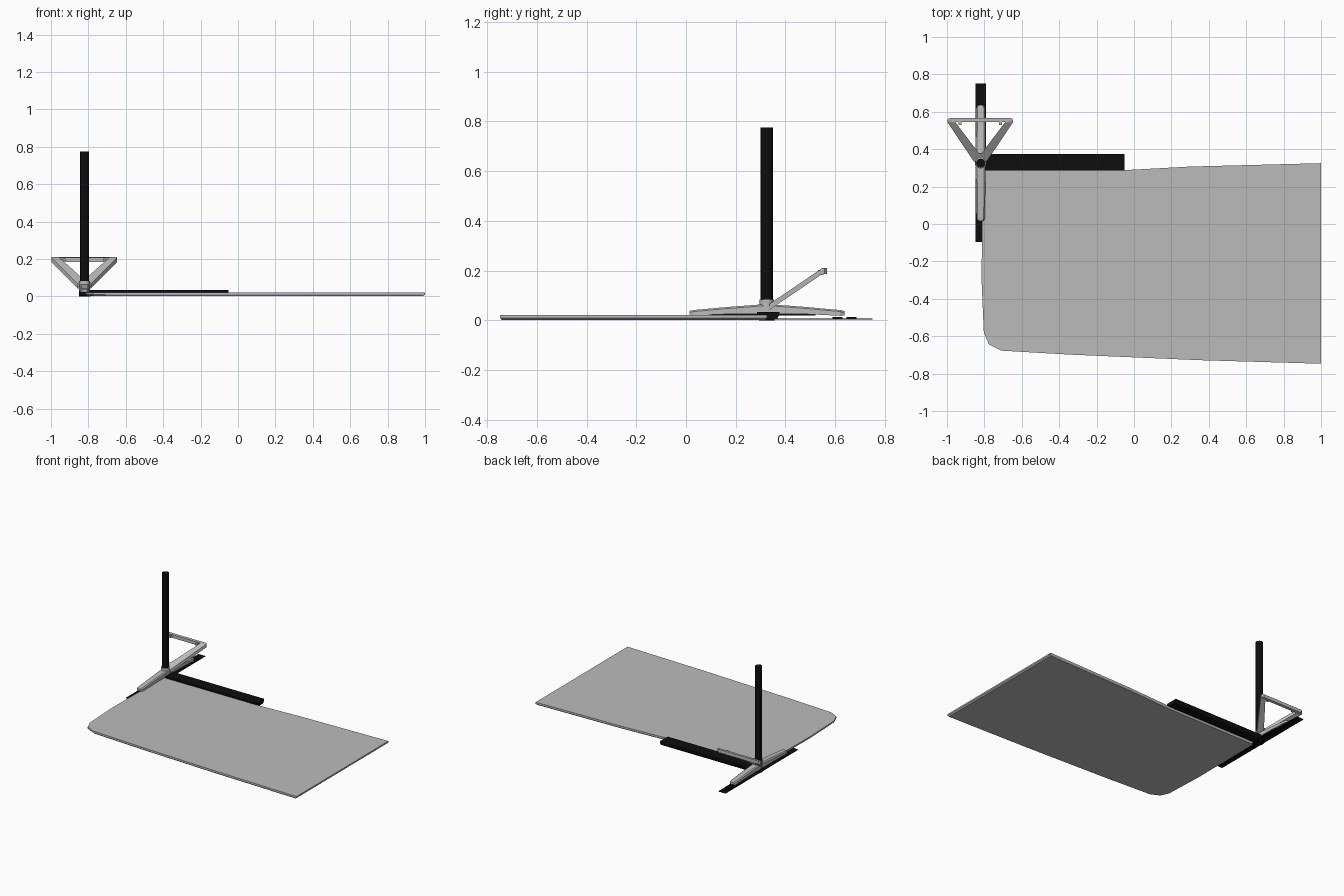
import bpy, bmesh, math
from mathutils import Vector

if "Cube" in bpy.data.objects:
    bpy.data.objects.remove(bpy.data.objects["Cube"], do_unlink=True)


def material(name, value):
    m = bpy.data.materials.new(name)
    m.use_nodes = True
    m.diffuse_color = (value, value, value, 1)
    m.node_tree.nodes["Principled BSDF"].inputs["Base Color"].default_value = (value, value, value, 1)
    return m


GREY = material("light grey", 0.5)
BLACK = material("black", 0.004)
CX, CY = -0.82, 0.325    # post axis


def finish(name, bm, mat):
    bmesh.ops.recalc_face_normals(bm, faces=bm.faces)
    mesh = bpy.data.meshes.new(name)
    bm.to_mesh(mesh)
    bm.free()
    mesh.materials.append(mat)
    ob = bpy.data.objects.new(name, mesh)
    bpy.context.collection.objects.link(ob)
    return ob


def loft(name, loops, mat, closed=False):
    """Skin a list of equal-length vertex loops; cap the ends or close the ring."""
    bm = bmesh.new()
    rings = [[bm.verts.new(p) for p in loop] for loop in loops]
    n = len(rings[0])
    pairs = list(zip(rings, rings[1:]))
    if closed:
        pairs.append((rings[-1], rings[0]))
    else:
        bm.faces.new(rings[0])
        bm.faces.new(rings[-1])
    for a, b in pairs:
        for i in range(n):
            j = (i + 1) % n
            bm.faces.new((a[i], a[j], b[j], b[i]))
    return finish(name, bm, mat)


def box(name, x0, x1, y0, y1, z0, z1, mat):
    loops = [[(x0, y0, z), (x1, y0, z), (x1, y1, z), (x0, y1, z)] for z in (z0, z1)]
    return loft(name, loops, mat)


def cylinder(name, radius, z0, z1, mat, sides=12):
    angles = [math.tau * i / sides for i in range(sides)]
    loops = [[(CX + radius * math.cos(a), CY + radius * math.sin(a), z) for a in angles]
             for z in (z0, z1)]
    ob = loft(name, loops, mat)
    bpy.context.view_layer.objects.active = ob
    ob.select_set(True)
    bpy.ops.object.shade_smooth_by_angle(angle=math.radians(35))
    ob.select_set(False)
    return ob


# Large flat panel with a slightly tucked-in underside
outline = [(-0.81, 0.285), (-0.05, 0.288), (0.3, 0.307), (1, 0.325),
           (1, -0.747), (0.35, -0.728), (-0.35, -0.698), (-0.71, -0.677),
           (-0.775, -0.645), (-0.803, -0.58), (-0.815, -0.3)]


def panel_loop(scale, z):
    mid = Vector((0.09, -0.21))
    return [(*(mid + (Vector(p) - mid) * scale), z) for p in outline]


loft("panel", [[(min(x, 1), y, z) for x, y, z in panel_loop(s, h)]
               for s, h in ((0.99, 0.002), (1, 0.01), (1, 0.021))], GREY)

# Long sideways bar with tapered sides
section = [(0.305, 0.003), (0.285, 0.022), (0.285, 0.033),
           (0.375, 0.033), (0.375, 0.022), (0.365, 0.003)]
loft("side_bar", [[(x, y, z) for y, z in section] for x in (-0.81, -0.05)], BLACK)

# Thin ground strip, pads and the black pad below the foot
box("ground_strip", -0.848, -0.792, -0.095, 0.75, 0.003, 0.007, BLACK)
for i, y in enumerate((0.59, 0.645)):
    box(f"strip_pad_{i + 1}", -0.843, -0.797, y, y + 0.04, 0.005, 0.013, BLACK)
box("foot_pad", -0.838, -0.802, 0.05, 0.52, 0.02, 0.028, BLACK)

# Upright post and its base
cylinder("post", 0.0245, 0.0, 0.775, BLACK)
cylinder("post_base", 0.031, 0.0, 0.03, BLACK)
cylinder("post_collar", 0.029, 0.03, 0.083, GREY)

# Arched foot: rounded ends, thickest at the post
stations = [(-0.31, 0.014, 0.023, 0.038), (-0.295, 0.023, 0.02, 0.041),
            (-0.15, 0.025, 0.025, 0.054), (-0.03, 0.027, 0.026, 0.063),
            (0.03, 0.027, 0.026, 0.063), (0.15, 0.026, 0.025, 0.054),
            (0.295, 0.024, 0.018, 0.041), (0.312, 0.014, 0.02, 0.037)]
foot = []
for y, w, lo, hi in stations:
    foot.append([(CX - w, CY + y, lo), (CX + w, CY + y, lo), (CX + w, CY + y, hi - 0.006),
                 (CX + w * 0.7, CY + y, hi), (CX - w * 0.7, CY + y, hi),
                 (CX - w, CY + y, hi - 0.006)])
loft("foot", foot, GREY)

# Tilted triangular frame: mirrored outer and inner outlines joined as a ring
FX = -0.822


def mirrored(half):
    return [(FX + x, y) for x, y in half] + [(FX - x, y) for x, y in reversed(half)]


outer = mirrored([(0.035, 0.335), (0.176, 0.545), (0.176, 0.556), (0.165, 0.566)])
inner = mirrored([(0.006, 0.377), (0.130, 0.540), (0.132, 0.545), (0.127, 0.546)])


def tilt(loop, drop):
    return [(x, y, 0.21 - 0.68 * max(0, 0.548 - y) - drop) for x, y in loop]


loft("triangle_frame", [tilt(outer, 0), tilt(inner, 0), tilt(inner, 0.024), tilt(outer, 0.024)],
     GREY, closed=True)

# Small lugs on the frame's crossbar
for side, s in (("left", 1), ("right", -1)):
    x = FX + s * 0.108
    box(f"frame_lug_{side}", x - 0.007, x + 0.007, 0.53, 0.55, 0.188, 0.203, GREY)
